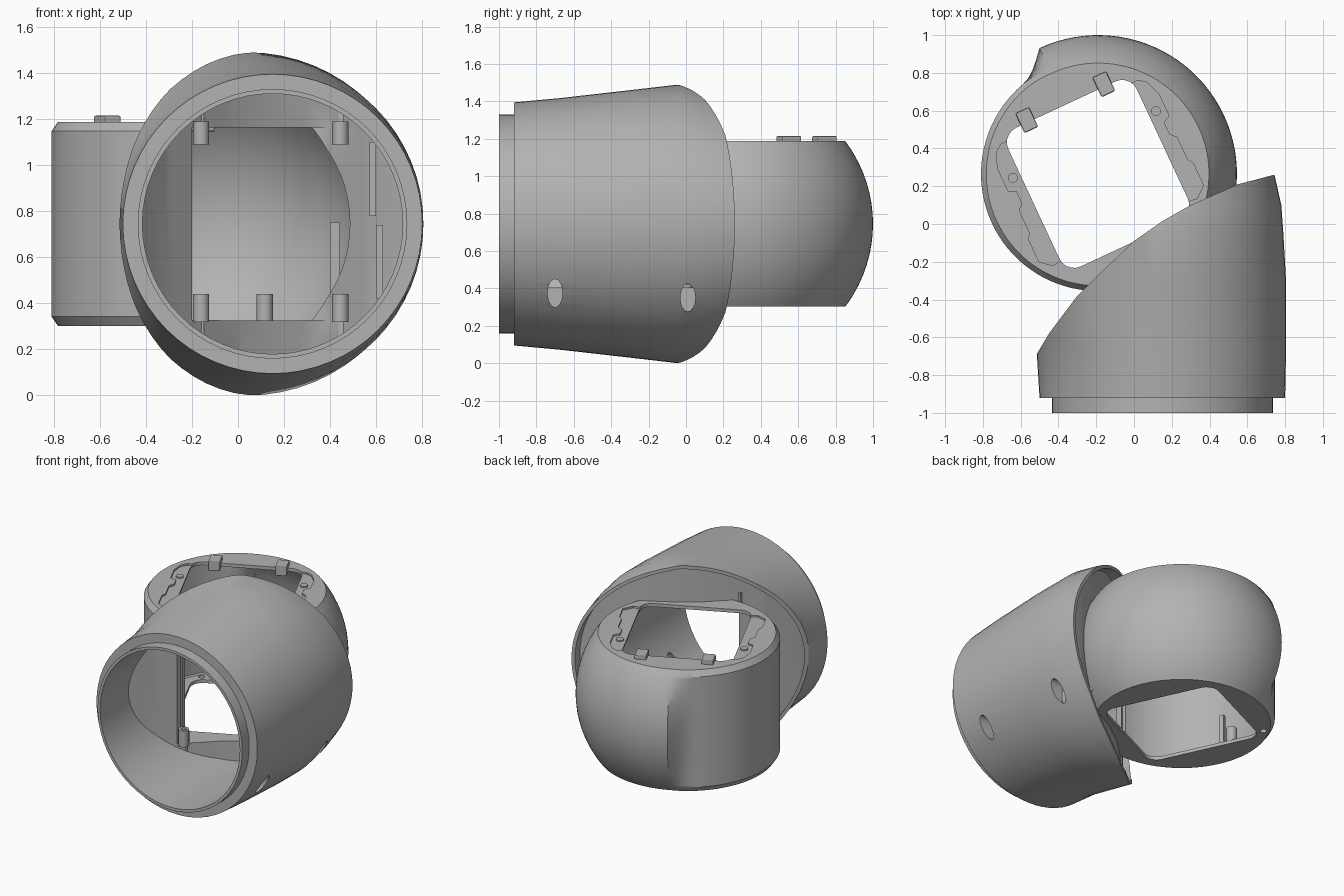
import bpy, bmesh, math
from mathutils import Matrix, Vector

cube = bpy.data.objects.get("Cube")
if cube:
    bpy.data.objects.remove(cube)

grey = bpy.data.materials.new("plain grey")
grey.use_nodes = True
grey.diffuse_color = (0.45, 0.45, 0.45, 1)
grey.node_tree.nodes["Principled BSDF"].inputs["Base Color"].default_value = (0.45, 0.45, 0.45, 1)

MID = 0.745                                    # height of both axes
DRUM = Vector((-0.19, 0.265, MID))             # drum centre
TURN = math.radians(25)                        # drum turn about z
DRUM_FRAME = Matrix.Translation(DRUM) @ Matrix.Rotation(TURN, 4, "Z")


def finish(name, bm):
    bmesh.ops.recalc_face_normals(bm, faces=bm.faces)
    mesh = bpy.data.meshes.new(name)
    bm.to_mesh(mesh)
    bm.free()
    mesh.materials.append(grey)
    obj = bpy.data.objects.new(name, mesh)
    bpy.context.collection.objects.link(obj)
    return obj


def loft(name, rings):
    """Closed solid through a list of equal point rings."""
    bm = bmesh.new()
    loops = [[bm.verts.new(p) for p in ring] for ring in rings]
    n = len(loops[0])
    for a, b in zip(loops, loops[1:]):
        for i in range(n):
            bm.faces.new((a[i], a[(i + 1) % n], b[(i + 1) % n], b[i]))
    bm.faces.new(loops[0])
    bm.faces.new(loops[-1])
    return finish(name, bm)


def prism(name, outline, z0, z1, frame=Matrix()):
    return loft(name, [[frame @ Vector((x, y, z)) for x, y in outline] for z in (z0, z1)])


def box(name, x0, x1, y0, y1, z0, z1, frame=Matrix()):
    return prism(name, [(x0, y0), (x1, y0), (x1, y1), (x0, y1)], z0, z1, frame)


def ellipse_ring(y, cx, rx, rz, n=64):
    steps = [2 * math.pi * i / n for i in range(n)]
    return [(cx + rx * math.cos(a), y, MID + rz * math.sin(a)) for a in steps]


def disc(cx, cy, r, n=20):
    return [(cx + r * math.cos(2 * math.pi * i / n), cy + r * math.sin(2 * math.pi * i / n))
            for i in range(n)]


def boolean(obj, tool, operation, remove=True):
    mod = obj.modifiers.new("cut", "BOOLEAN")
    mod.object, mod.operation, mod.solver = tool, operation, "EXACT"
    bpy.context.view_layer.objects.active = obj
    bpy.ops.object.modifier_apply(modifier=mod.name)
    if remove:
        bpy.data.objects.remove(tool)


def smooth(obj, angle=32):
    bpy.ops.object.select_all(action="DESELECT")
    obj.select_set(True)
    bpy.context.view_layer.objects.active = obj
    bpy.ops.object.shade_smooth_by_angle(angle=math.radians(angle))


# Curved slanting cut at the back of the sleeve
CUT = [(-1, -1.6), (-0.51, -0.68), (-0.45, -0.58), (-0.3, -0.38), (-0.2, -0.28),
       (0, -0.09), (0.15, 0.015), (0.3, 0.1), (0.55, 0.21), (0.74, 0.26), (1, 0.3)]


def behind_cut(shift):
    outline = [(x, y + shift) for x, y in CUT] + [(1, 1.5), (-1, 1.5)]
    return prism("cutter", outline, -0.3, 1.8)


# Sleeve: flared tube with a collar, socket recess and bore
SLEEVE = [(-0.92, 0.15, 0.65, 0.65), (-0.68, 0.145, 0.66, 0.672), (-0.3, 0.09, 0.715, 0.715),
          (-0.04, 0.04, 0.75, 0.745), (0.1, 0.035, 0.745, 0.712), (0.3, 0.03, 0.705, 0.655)]
sleeve = loft("sleeve", [ellipse_ring(*s) for s in SLEEVE])
boolean(sleeve, behind_cut(0), "DIFFERENCE")
collar = loft("collar", [ellipse_ring(y, 0.15, 0.585, 0.585) for y in (-1, -0.9)])
boolean(sleeve, collar, "UNION")
bore = loft("bore", [ellipse_ring(y, 0.15, 0.565, 0.565) for y in (-1.1, 0.3)])
boolean(bore, behind_cut(-0.14), "DIFFERENCE")
boolean(sleeve, bore, "DIFFERENCE")
recess = loft("recess", [ellipse_ring(y, cx, rx - 0.025, rz - 0.025) for y, cx, rx, rz in SLEEVE])
boolean(recess, behind_cut(-0.09), "INTERSECT")
boolean(sleeve, recess, "DIFFERENCE")


# Drum: half a truncated ball, half a chamfered cylinder
def drum_ring(z, ball, wall, half, chamfer, n=96):
    ring = []
    edge = max(0, abs(z) - (half - chamfer))
    flat = wall - 0.7 * edge
    for i in range(n):
        a = 2 * math.pi * i / n
        r = math.sqrt(ball * ball - z * z)
        past = math.degrees(math.acos(max(-1, min(1, math.cos(a))))) - 90
        if past > 0.01:
            r = flat + (r - flat) * max(0, 1 - past / 15) ** 2
        ring.append(DRUM_FRAME @ Vector((r * math.cos(a), r * math.sin(a), z)))
    return ring


def drum_solid(name, ball, wall, half, chamfer):
    heights = [half * k / 8 for k in range(-7, 8)]
    heights = sorted(heights + [-half, half, chamfer - half, half - chamfer])
    return loft(name, [drum_ring(z, ball, wall, half, chamfer) for z in heights])


drum = drum_solid("drum", 0.735, 0.62, 0.4425, 0.04)
boolean(drum, behind_cut(-0.1), "INTERSECT")
cavity = drum_solid("cavity", 0.712, 0.59, 0.4185, 0.01)
doorway = box("doorway", -0.2, 0.4, -0.6, 0, 0.327, 1.163)
for part in (drum, sleeve):
    boolean(part, cavity, "DIFFERENCE", remove=False)
    boolean(part, doorway, "DIFFERENCE", remove=False)
bpy.data.objects.remove(cavity)
bpy.data.objects.remove(doorway)

# Rounded square opening through drum top and bottom
opening = []
for k, (sx, sy) in enumerate([(1, 1), (-1, 1), (-1, -1), (1, -1)]):
    for j in range(6):
        a = math.pi / 2 * (k + j / 5)
        opening.append((sx * 0.29 + 0.085 * math.cos(a), sy * 0.32 + 0.085 * math.sin(a)))
boolean(drum, prism("opening", opening, -0.6, 0.6, DRUM_FRAME), "DIFFERENCE")

# Shallow stepped ledges beside the opening, each with a screw and a post below
LEDGE = [(0.3, 0.36), (0.4, 0.36), (0.44, 0.33), (0.47, 0.25), (0.47, 0.12), (0.43, 0.1),
         (0.43, 0.03), (0.46, 0), (0.46, -0.13), (0.48, -0.16), (0.48, -0.29), (0.42, -0.34),
         (0.3, -0.32)]
for name, side in (("left", 1), ("right", -1)):
    outline = [(side * u, v) for u, v in LEDGE]
    boolean(drum, prism("ledge", outline, 0.43, 0.5, DRUM_FRAME), "DIFFERENCE")
    smooth(prism(f"{name}_ledge_screw", disc(side * 0.418, 0.172, 0.026), 0.42, 0.44, DRUM_FRAME))
    post = prism(f"{name}_drum_post", disc(side * 0.418, 0.172, 0.036), -0.43, -0.305, DRUM_FRAME)
    boolean(post, prism("screw_hole", disc(side * 0.418, 0.172, 0.017), -0.4, 0, DRUM_FRAME),
            "DIFFERENCE")
    smooth(post)

# Small hole under the drum
boolean(drum, prism("pin_hole", disc(-0.32, 0.45, 0.022), -0.5, -0.4, DRUM_FRAME), "DIFFERENCE")

# Slotted screw holes on the left flank
for y, z in ((-0.7, 0.375), (0.01, 0.35)):
    ring = [(y + 0.04 * c, z + 0.075 * s) for c, s in disc(0, 0, 1)]
    slot = loft("slot", [[(x, p, q) for p, q in ring] for x in (0.6, 1)])
    boolean(sleeve, slot, "DIFFERENCE")
smooth(sleeve)
smooth(drum)

# Tabs gripping the back edge of the opening
for i, u in enumerate((-0.222, 0.228)):
    tab = box(f"top_tab_{i + 1}", u - 0.04, u + 0.04, 0.36, 0.475, 0.4, 0.47, DRUM_FRAME)
    bevel = tab.modifiers.new("bevel", "BEVEL")
    bevel.width, bevel.segments = 0.008, 2

# Screw posts with ribs around the doorway
for i, (x, y, z0, z1) in enumerate([(-0.16, -0.4, 0.32, 0.44), (0.445, 0.0, 0.32, 0.44),
                                    (-0.16, -0.4, 1.09, 1.19), (0.445, 0.0, 1.09, 1.19)]):
    post = prism(f"screw_post_{i + 1}", disc(x, y, 0.035), z0, z1)
    boolean(post, prism("screw_hole", disc(x, y, 0.017), z0 - 0.1, z1 + 0.1), "DIFFERENCE")
    smooth(post)
    low, high = (z0 - 0.06, z1 - 0.03) if z0 < MID else (z0 + 0.03, z1 + 0.05)
    box(f"post_rib_{i + 1}", x - 0.035, x + 0.012, y + 0.02, y + 0.05, low, high)

# Upright fins on the inner walls
box("inner_fin", 0.4, 0.44, 0.08, 0.14, 0.4, 0.75)
box("lower_side_fin", 0.6, 0.63, -0.1, 0.1, 0.42, 0.74)
box("upper_side_fin", 0.57, 0.6, -0.06, 0.09, 0.78, 1.1)
box("drum_fin", -0.5, -0.47, 0.06, 0.09, -0.42, -0.15, DRUM_FRAME)
